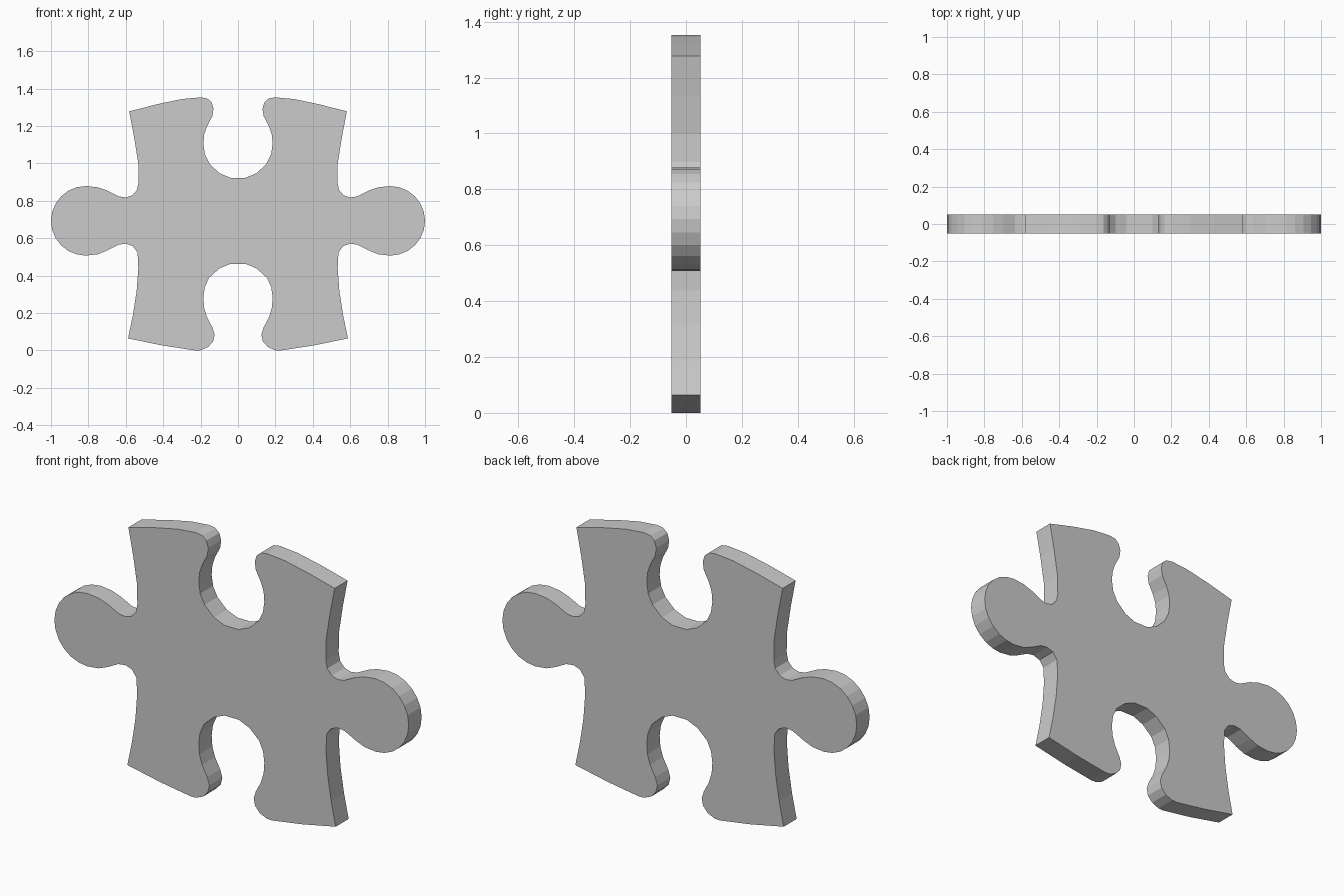
import bpy, bmesh, math

HALF_THICK = 0.052

# Right half of the outline, from the upper socket clockwise to the tab
upper = [(0.04, 0.925), (0.10, 0.95), (0.152, 1.0), (0.177, 1.05), (0.185, 1.105),
         (0.181, 1.155), (0.166, 1.2), (0.137, 1.255), (0.131, 1.295), (0.142, 1.33),
         (0.164, 1.349), (0.2, 1.355), (0.3, 1.346), (0.43, 1.319), (0.582, 1.28),
         (0.555, 1.14), (0.533, 1.0), (0.532, 0.9), (0.54, 0.86), (0.565, 0.831),
         (0.6, 0.82), (0.635, 0.825), (0.7, 0.857), (0.75, 0.874)]

# Round tab end
tab = [(0.813 + 0.187 * math.sin(math.radians(a)), 0.695 + 0.186 * math.cos(math.radians(a)))
       for a in range(0, 181, 15)]

# Under the tab, round the lower corner and into the lower socket
lower = [(0.75, 0.516), (0.7, 0.536), (0.64, 0.567), (0.6, 0.573), (0.562, 0.56),
         (0.537, 0.525), (0.533, 0.44), (0.542, 0.32), (0.562, 0.19), (0.588, 0.066),
         (0.4, 0.028), (0.23, 0.002), (0.2, 0.003), (0.16, 0.02), (0.133, 0.05),
         (0.125, 0.087), (0.137, 0.125), (0.166, 0.18), (0.181, 0.23), (0.185, 0.285),
         (0.178, 0.34), (0.155, 0.39), (0.1, 0.44), (0.04, 0.465)]

right = upper + tab + lower
outline = right + [(-x, z) for x, z in reversed(right)]

# Extrude the outline through the thickness
bm = bmesh.new()
face = bm.faces.new([bm.verts.new((x, -HALF_THICK, z)) for x, z in outline])
ext = bmesh.ops.extrude_face_region(bm, geom=[face], use_keep_orig=True)
moved = [v for v in ext["geom"] if isinstance(v, bmesh.types.BMVert)]
bmesh.ops.translate(bm, verts=moved, vec=(0, 2 * HALF_THICK, 0))
zmin = min(v.co.z for v in bm.verts)
bmesh.ops.translate(bm, verts=bm.verts, vec=(0, 0, -zmin))
bmesh.ops.recalc_face_normals(bm, faces=bm.faces)

mesh = bpy.data.meshes.new("puzzle_piece")
bm.to_mesh(mesh)
bm.free()
piece = bpy.data.objects.new("puzzle_piece", mesh)
bpy.context.collection.objects.link(piece)
